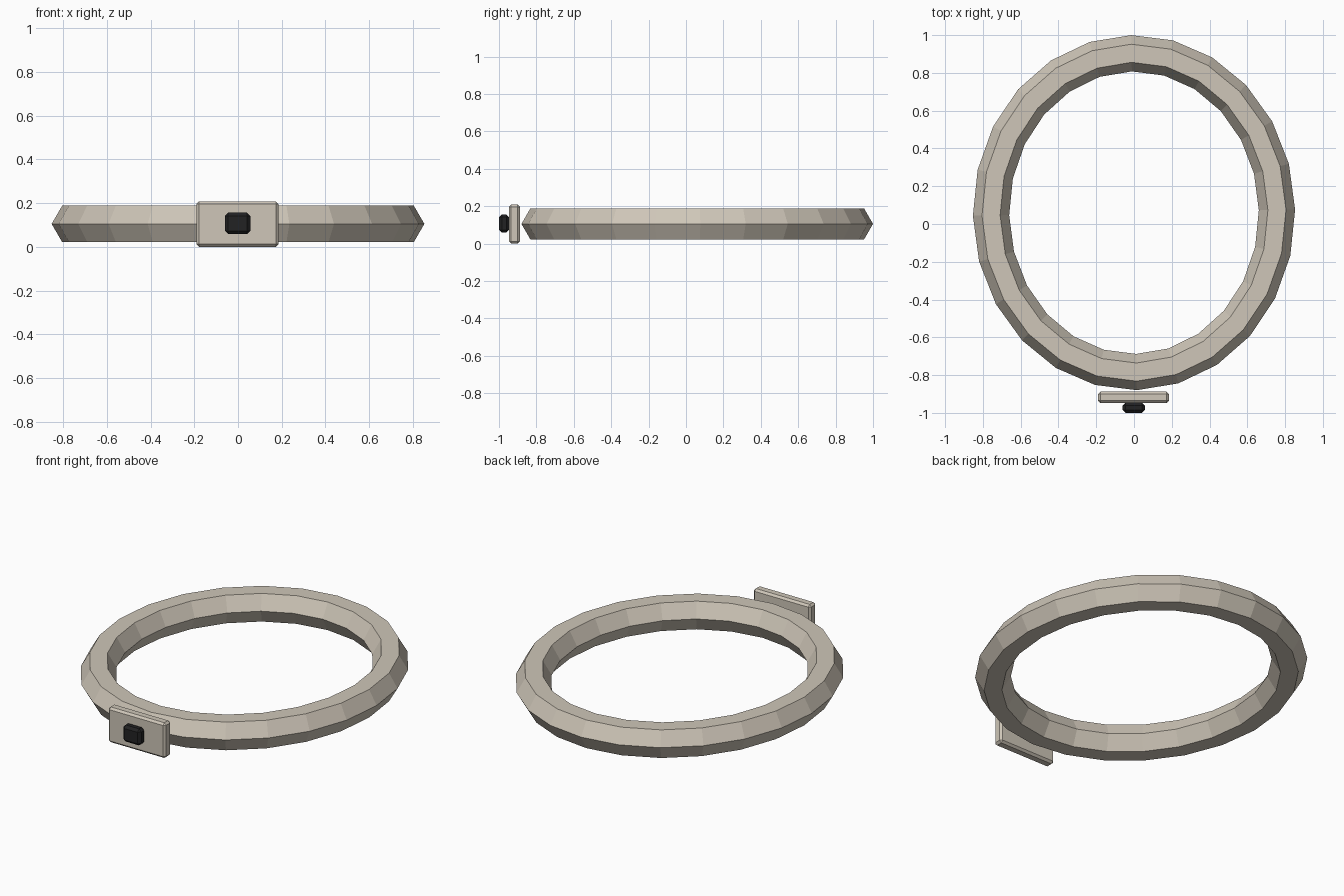
import bpy, bmesh, math
from mathutils import Vector

if "Cube" in bpy.data.objects:
    bpy.data.objects.remove(bpy.data.objects["Cube"])


def material(name, rgb):
    m = bpy.data.materials.new(name)
    m.diffuse_color = (*rgb, 1)
    m.use_nodes = True
    m.node_tree.nodes["Principled BSDF"].inputs["Base Color"].default_value = m.diffuse_color
    return m


BEIGE = material("warm beige", (0.62, 0.565, 0.48))
BLACK = material("soft black", (0.016, 0.016, 0.017))


def finish(bm, name, mat):
    bmesh.ops.recalc_face_normals(bm, faces=bm.faces)
    me = bpy.data.meshes.new(name)
    bm.to_mesh(me)
    bm.free()
    me.materials.append(mat)
    ob = bpy.data.objects.new(name, me)
    bpy.context.collection.objects.link(ob)
    return ob


def chamfered_box(name, low, high, bevel, mat):
    low, high = Vector(low), Vector(high)
    bm = bmesh.new()
    bmesh.ops.create_cube(bm, size=1)
    bmesh.ops.scale(bm, vec=high - low, verts=bm.verts)
    bmesh.ops.translate(bm, vec=(low + high) / 2, verts=bm.verts)
    bmesh.ops.bevel(bm, geom=bm.edges[:], offset=bevel, segments=1, affect='EDGES')
    return finish(bm, name, mat)


def oval_ring(name, rx, ry, r, centre, segments, sides, turn, mat):
    # Hexagonal section swept round an oval
    bm = bmesh.new()
    loops = []
    for i in range(segments):
        a = math.tau * i / segments + turn
        loop = []
        for j in range(sides):
            b = math.tau * j / sides
            out = r * math.cos(b)
            loop.append(bm.verts.new((centre[0] + (rx + out) * math.cos(a),
                                      centre[1] + (ry + out) * math.sin(a),
                                      centre[2] + r * math.sin(b))))
        loops.append(loop)
    for i in range(segments):
        p, q = loops[i], loops[(i + 1) % segments]
        for j in range(sides):
            k = (j + 1) % sides
            bm.faces.new((p[j], q[j], q[k], p[k]))
    return finish(bm, name, mat)


# Band
oval_ring("band", 0.757, 0.844, 0.096, (0, 0.06, 0.105), 24, 6, math.radians(1), BEIGE)
# Plate standing just in front of the band
chamfered_box("front_plate", (-0.19, -0.947, 0.0), (0.185, -0.888, 0.208), 0.012, BEIGE)
# Button on the plate
chamfered_box("button", (-0.06, -1.0, 0.058), (0.057, -0.946, 0.156), 0.015, BLACK)
